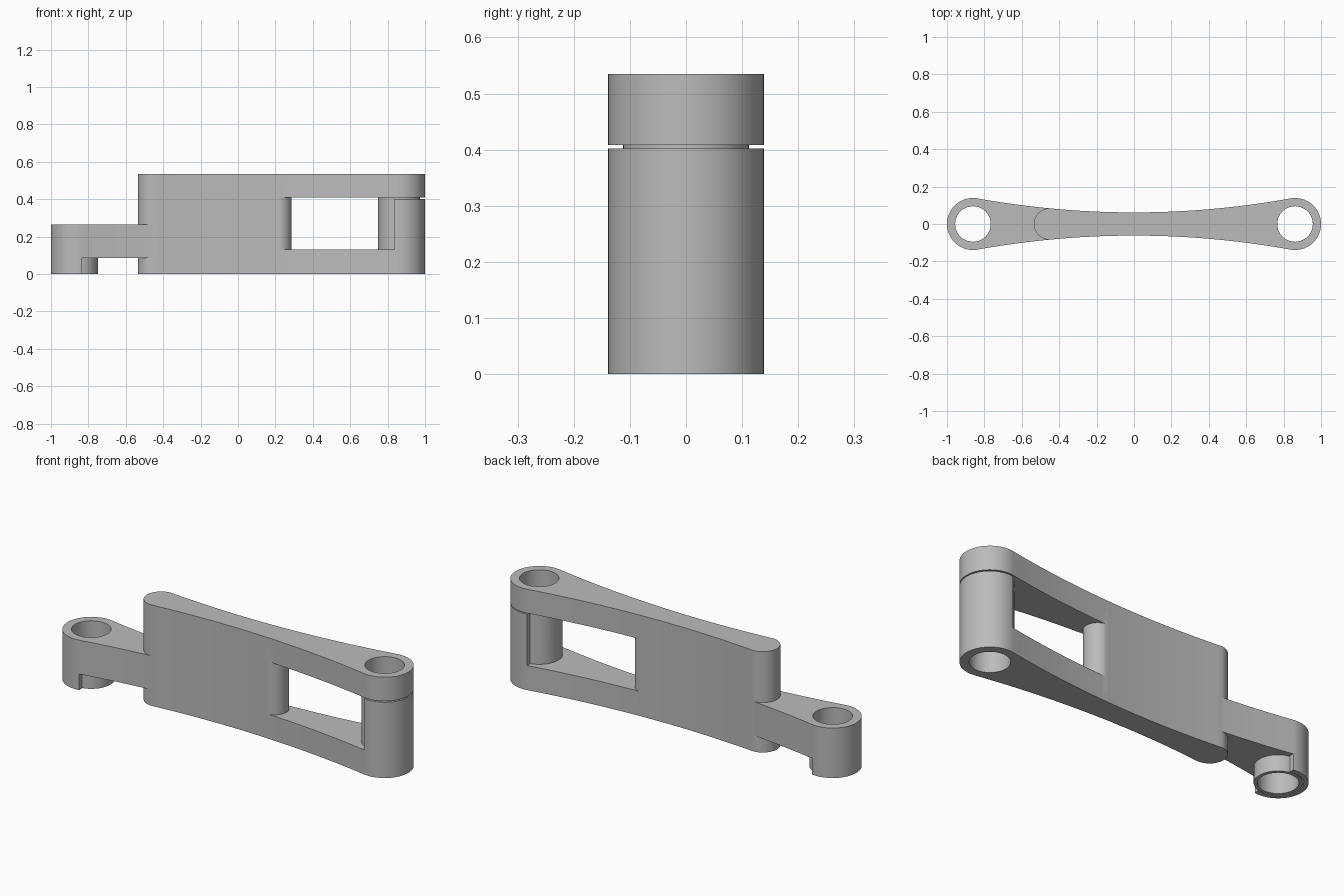
import bpy
import bmesh
from math import pi, cos, sin, atan2

cube = bpy.data.objects.get("Cube")
if cube:
    bpy.data.objects.remove(cube, do_unlink=True)

# Main dimensions
HEIGHT = 0.535
PIN_X = 0.861              # eye centres at -PIN_X and +PIN_X
EYE_R = 0.139
HOLE_R = 0.095
BOSS_R = 0.112
CLEAR_R = 0.117            # clearance around the bosses
WAIST = 0.062              # half width at mid length
SIDE_R = ((PIN_X**2 + WAIST**2 - EYE_R**2) / (2 * (EYE_R - WAIST)))
SIDE_Y = WAIST + SIDE_R
SPAN = atan2(SIDE_Y, -PIN_X)            # half angle of each rounded end
TANGENT_X = PIN_X + EYE_R * cos(SPAN)   # where the end meets the side

grey = bpy.data.materials.new("grey_plastic")
grey.use_nodes = True
grey.diffuse_color = (0.5, 0.5, 0.5, 1)
grey.node_tree.nodes["Principled BSDF"].inputs["Base Color"].default_value = (0.5, 0.5, 0.5, 1)


def arc(cx, cy, r, start, end, steps):
    angles = [start + (end - start) * i / steps for i in range(steps + 1)]
    return [(cx + r * cos(a), cy + r * sin(a)) for a in angles]


def prism(name, profile, low, high):
    """Extrude a flat profile from z = low to z = high."""
    bm = bmesh.new()
    face = bm.faces.new([bm.verts.new((x, y, low)) for x, y in profile])
    top = bmesh.ops.extrude_face_region(bm, geom=[face])["geom"]
    verts = [g for g in top if isinstance(g, bmesh.types.BMVert)]
    bmesh.ops.translate(bm, verts=verts, vec=(0, 0, high - low))
    bmesh.ops.recalc_face_normals(bm, faces=bm.faces)
    mesh = bpy.data.meshes.new(name)
    bm.to_mesh(mesh)
    bm.free()
    mesh.materials.append(grey)
    obj = bpy.data.objects.new(name, mesh)
    bpy.context.collection.objects.link(obj)
    return obj


def disc(x, r):
    return arc(x, 0, r, 0, 2 * pi, 64)[:-1]


def box(x0, x1):
    return [(x0, -0.3), (x1, -0.3), (x1, 0.3), (x0, 0.3)]


def bite(far_x, cx, r, side):
    """Block from far_x to the web, leaving a rounded web end at cx."""
    curve = arc(cx, 0, r, -pi / 2, -pi / 2 + side * pi, 24)
    return [(far_x, -0.3), (cx, -0.3)] + curve + [(cx, 0.3), (far_x, 0.3)]


def combine(target, operation, profile, low, high):
    tool = prism("helper", profile, low, high)
    tool.hide_render = True
    mod = target.modifiers.new("shape", "BOOLEAN")
    mod.operation = operation
    mod.solver = "EXACT"
    mod.object = tool
    bpy.ops.object.select_all(action="DESELECT")
    bpy.context.view_layer.objects.active = target
    target.select_set(True)
    bpy.ops.object.modifier_apply(modifier=mod.name)
    bpy.data.objects.remove(tool, do_unlink=True)


# Waisted body with two rounded ends
lean = SPAN - pi / 2
outline = arc(PIN_X, 0, EYE_R, -SPAN, SPAN, 48)
outline += arc(0, SIDE_Y, SIDE_R, -pi / 2 + lean, -pi / 2 - lean, 48)[1:-1]
outline += arc(-PIN_X, 0, EYE_R, pi - SPAN, pi + SPAN, 48)
outline += arc(0, -SIDE_Y, SIDE_R, pi / 2 + lean, pi / 2 - lean, 48)[1:-1]
link = prism("link_body", outline, 0, HEIGHT)

# Tongue: clear above it, and below it behind the eye's outer shell
combine(link, "DIFFERENCE", bite(-1.2, -0.451, 0.084, -1), 0.265, 0.7)
combine(link, "DIFFERENCE", bite(-TANGENT_X, -0.451, 0.084, -1), -0.1, 0.085)
combine(link, "DIFFERENCE", disc(-PIN_X, CLEAR_R), -0.1, 0.085)
combine(link, "UNION", disc(-PIN_X, BOSS_R), 0, 0.15)

# Fork: window between the arms, and the slot under the upper arm
combine(link, "DIFFERENCE", bite(TANGENT_X, 0.216, 0.069, 1), 0.13, 0.408)
combine(link, "DIFFERENCE", disc(PIN_X, CLEAR_R), 0.13, 0.408)
combine(link, "DIFFERENCE", box(0.8, 1.2), 0.402, 0.408)
combine(link, "UNION", disc(PIN_X, BOSS_R), 0.06, 0.47)

# Pin holes through both eyes
for x in (-PIN_X, PIN_X):
    combine(link, "DIFFERENCE", disc(x, HOLE_R), -0.2, 0.8)

bpy.ops.object.shade_smooth_by_angle(angle=pi / 6)
